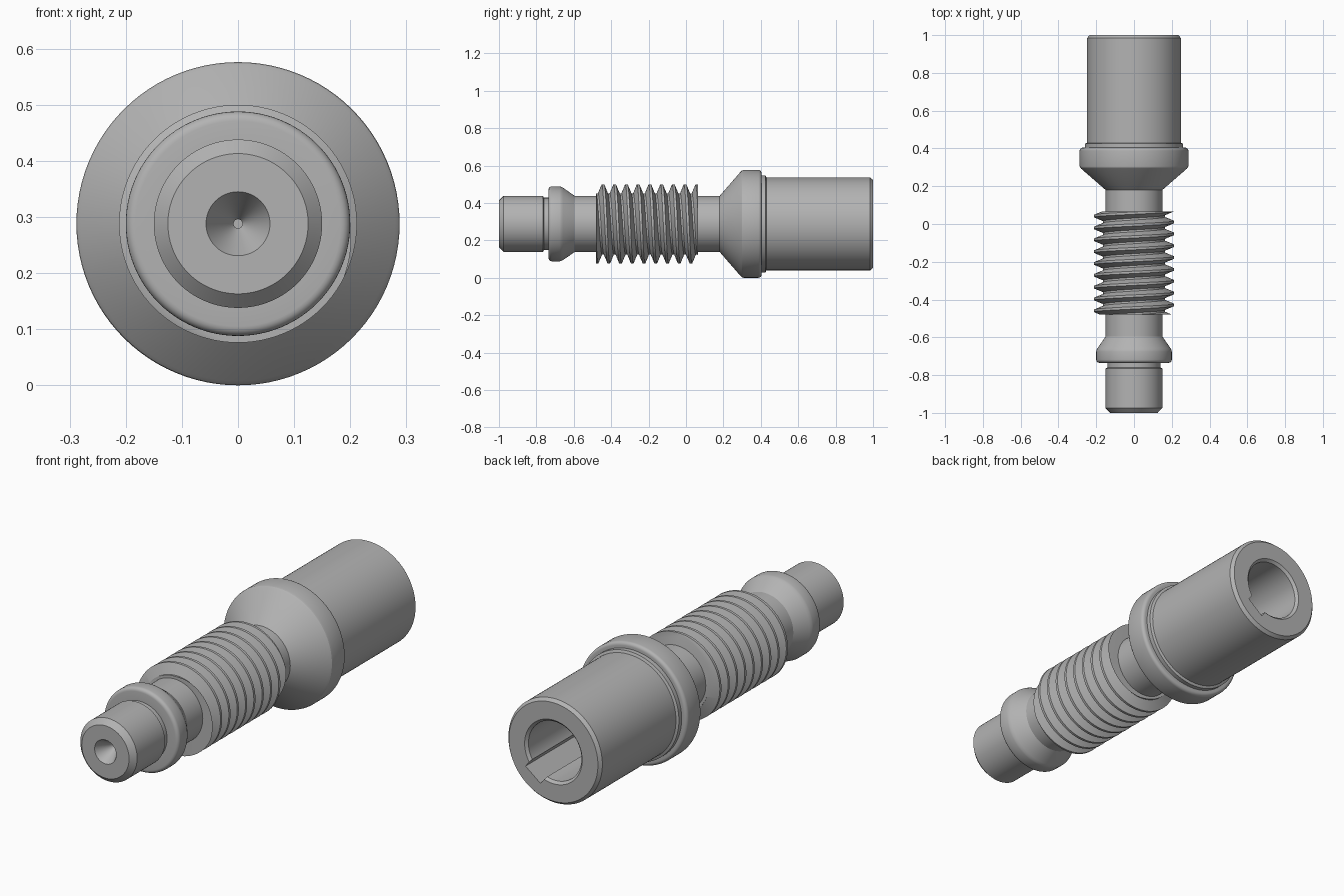
import bpy, bmesh, math
from mathutils import Vector, Matrix

cube = bpy.data.objects.get("Cube")
if cube:
    bpy.data.objects.remove(cube, do_unlink=True)

AXIS_Z = 0.288
SIDES = 96

steel = bpy.data.materials.new("grey_steel")
steel.use_nodes = True
GREY = (0.45, 0.45, 0.45, 1)
steel.diffuse_color = GREY
steel.node_tree.nodes["Principled BSDF"].inputs["Base Color"].default_value = GREY


def finish(name, bm):
    bmesh.ops.recalc_face_normals(bm, faces=bm.faces)
    mesh = bpy.data.meshes.new(name)
    bm.to_mesh(mesh)
    bm.free()
    obj = bpy.data.objects.new(name, mesh)
    bpy.context.collection.objects.link(obj)
    mesh.materials.append(steel)
    return obj


def smooth(obj):
    bpy.ops.object.select_all(action='DESELECT')
    obj.select_set(True)
    bpy.context.view_layer.objects.active = obj
    bpy.ops.object.shade_smooth_by_angle(angle=math.radians(25))


def ring_point(r, y, a):
    return Vector((r * math.cos(a), y, AXIS_Z + r * math.sin(a)))


def lathe(name, profile):
    """Revolve (radius, y) points about the shaft axis."""
    bm = bmesh.new()
    verts = [bm.verts.new((r, y, AXIS_Z)) for r, y in profile]
    edges = [bm.edges.new(pair) for pair in zip(verts, verts[1:])]
    bmesh.ops.spin(bm, geom=verts + edges, cent=(0, 0, AXIS_Z), axis=(0, 1, 0),
                   angle=math.tau, steps=SIDES, use_merge=True)
    bmesh.ops.remove_doubles(bm, verts=bm.verts, dist=1e-5)
    return finish(name, bm)


def fillet(r, y, size, start, steps=5):
    """Quarter arc about (r, y), from the start angle in degrees."""
    angles = [math.radians(start + 90 * i / steps) for i in range(steps + 1)]
    return [(r + size * math.sin(a), y - size * math.cos(a)) for a in angles]


# Stepped shaft: centre drill, journal, thrust collar, cone flange, bored sleeve
front = [(0, -0.86), (0.008, -0.86), (0.008, -0.915), (0.057, -1), (0.125, -1),
         (0.15, -0.975), (0.15, -0.765), (0.14, -0.76), (0.14, -0.735)]
collar = fillet(0.183, -0.718, 0.017, 0) + [
    (0.2, -0.675), (0.198, -0.667), (0.193, -0.657), (0.15, -0.595)]
flange = [(0.15, 0.18), (0.28, 0.293), (0.286, 0.3), (0.288, 0.308)]
flange += fillet(0.272, 0.388, 0.016, 90)
sleeve = [(0.26, 0.404), (0.26, 0.425), (0.248, 0.43), (0.248, 0.985), (0.235, 1),
          (0.152, 1), (0.14, 0.988), (0.14, 0.45), (0, 0.45)]
shaft = lathe("worm_shaft", front + collar + flange + sleeve)

# Keyway along the bore, low on the left side
bm = bmesh.new()
key_turn = Matrix.Rotation(math.radians(52), 4, 'Y')
place = (Matrix.Translation((0, 0, AXIS_Z)) @ key_turn
         @ Matrix.Translation((0.125, 0.78, 0)) @ Matrix.Diagonal((0.1, 0.6, 0.1, 1)))
bmesh.ops.create_cube(bm, size=1, matrix=place)
cutter = finish("keyway_cutter", bm)
cutter.hide_render = True
cut = shaft.modifiers.new("keyway", 'BOOLEAN')
cut.operation = 'DIFFERENCE'
cut.solver = 'EXACT'
cut.object = cutter
bpy.context.view_layer.objects.active = shaft
bpy.ops.object.modifier_apply(modifier=cut.name)
bpy.data.objects.remove(cutter, do_unlink=True)
smooth(shaft)

# Right-handed worm thread: helical strip, then trimmed flat at both ends
PITCH, ROOT, CREST = 0.0627, 0.163, 0.212
START, END, PHASE = -0.48, 0.065, -0.444
tooth = [(-0.5, ROOT), (-0.42, ROOT), (-0.1, CREST), (0.1, CREST), (0.42, ROOT), (0.5, ROOT)]
bm = bmesh.new()
previous = None
for i in range(-2 * SIDES, 11 * SIDES + 1):
    angle = math.pi / 2 - math.tau * i / SIDES
    y = PHASE + PITCH * i / SIDES
    row = [bm.verts.new(ring_point(r, y + t * PITCH, angle)) for t, r in tooth]
    if previous:
        for j in range(len(row) - 1):
            bm.faces.new((previous[j], previous[j + 1], row[j + 1], row[j]))
    previous = row
bmesh.ops.remove_doubles(bm, verts=bm.verts, dist=1e-5)
for y, direction in ((START, -1), (END, 1)):
    bmesh.ops.bisect_plane(bm, geom=bm.verts[:] + bm.edges[:] + bm.faces[:],
                           plane_co=(0, y, 0), plane_no=(0, direction, 0), clear_outer=True)
rims = [e for e in bm.edges if e.is_boundary]
bmesh.ops.holes_fill(bm, edges=rims, sides=0)
smooth(finish("worm_thread", bm))
